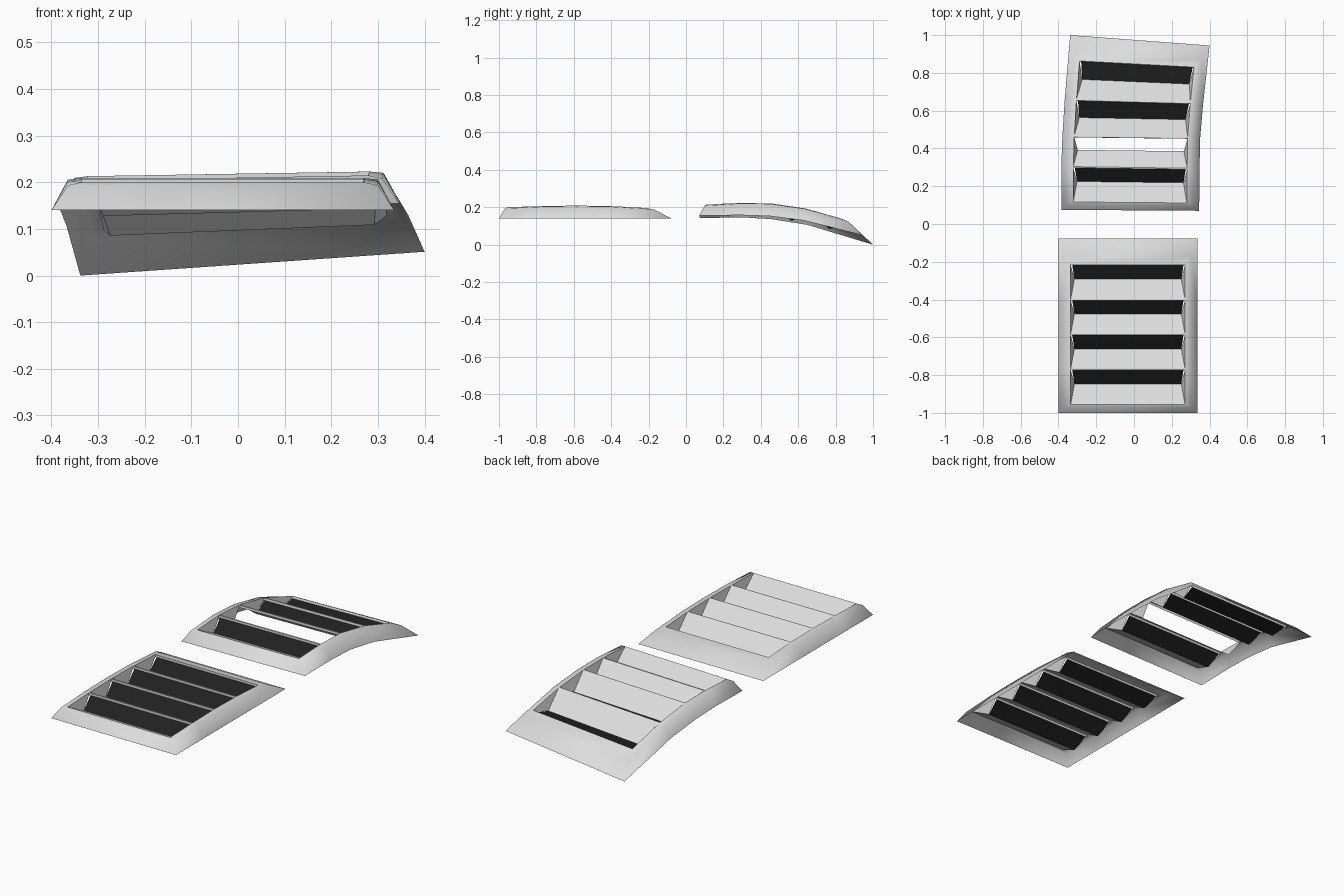
import bpy
from mathutils import Vector

if "Cube" in bpy.data.objects:
    bpy.data.objects.remove(bpy.data.objects["Cube"])


def material(name, value):
    m = bpy.data.materials.new(name)
    m.diffuse_color = (value, value, value, 1)
    m.use_nodes = True
    m.node_tree.nodes["Principled BSDF"].inputs["Base Color"].default_value = m.diffuse_color
    return m


GREY = material("light_grey", 0.72)
BLACK = material("grille_black", 0.015)

HALF, RIM, OPEN, LOW = 0.3675, 0.3325, 0.3025, 0.283   # half widths
CUTS = [0.048, 0.25, 0.45, 0.65, 0.85]                 # slot boundaries
CROWN = [(0, 0.05), (0.035, 0.056), (0.048, 0.06), (0.25, 0.066),
         (0.45, 0.069), (0.65, 0.066), (0.85, 0.056), (0.9, 0.05), (1, 0.04)]

# Lower side edges of the curved vent, front to back
LEFT = [Vector(p) for p in [(-.385, .075, .142), (-.385, .30, .146), (-.377, .50, .131),
                            (-.36, .75, .083), (-.338, 1.0, 0)]]
RIGHT = [Vector(p) for p in [(.345, .07, .155), (.347, .29, .158), (.352, .49, .149),
                             (.375, .72, .112), (.40, .945, .051)]]


def crown(v):
    for (a, ha), (b, hb) in zip(CROWN, CROWN[1:]):
        if v <= b:
            return ha + (hb - ha) * (v - a) / (b - a)
    return CROWN[-1][1]


def along(pts, v):
    """Smooth curve through evenly spaced points."""
    n = len(pts) - 1
    i = min(int(v * n), n - 1)
    t = v * n - i
    b, c = pts[i], pts[i + 1]
    a = pts[i - 1] if i else b * 2 - c
    d = pts[i + 2] if i + 2 <= n else c * 2 - b
    return 0.5 * (2 * b + (c - a) * t + (2 * a - 5 * b + 4 * c - d) * t * t
                  + (3 * b - a - 3 * c + d) * t ** 3)


def flat_map(u, v, h):
    return Vector((-0.0325 + u, -1 + 0.922 * v, 0.14 + h))


def curved_map(u, v, h):
    def base(w):
        return along(LEFT, w), along(RIGHT, w)
    l, r = base(v)
    l0, r0 = base(max(v - 0.02, 0))
    l1, r1 = base(min(v + 0.02, 1))
    normal = (r - l).cross((l1 + r1) - (l0 + r0)).normalized()
    return l.lerp(r, u / (2 * HALF) + 0.5) + normal * h


def build(name, place, verts, faces, mat, smooth=False):
    me = bpy.data.meshes.new(name)
    me.from_pydata([place(*p) for p in verts], [], faces)
    me.materials.append(mat)
    for p in me.polygons:
        p.use_smooth = smooth
    ob = bpy.data.objects.new(name, me)
    bpy.context.collection.objects.link(ob)
    return ob


def strip(profile):
    """Sheet across the vent through (half width, v, h) points."""
    verts = [(s * w, v, h) for w, v, h in profile for s in (-1, 1)]
    faces = [(2 * i, 2 * i + 1, 2 * i + 3, 2 * i + 2) for i in range(len(profile) - 1)]
    return verts, faces


def frame(name, place):
    # Three rings: outer edge, raised rim, slot opening
    rings = [(HALF, 0, 1, 0), (RIM, 0.035, 0.9, 0.95), (OPEN, 0.048, 0.85, 1)]
    verts = []
    for w, a, b, k in rings:
        vs = [a] + CUTS[1:-1] + [b]
        verts += [(w, v, k * crown(v)) for v in vs]
        verts += [(-w, v, k * crown(v)) for v in reversed(vs)]
    n = len(verts) // 3
    faces = [(r * n + i, r * n + (i + 1) % n, (r + 1) * n + (i + 1) % n, (r + 1) * n + i)
             for r in range(2) for i in range(n)]
    build(name + "_frame", place, verts, faces, GREY, True)


def vent(name, place, open_slots=()):
    frame(name, place)
    for i, (v0, v1) in enumerate(zip(CUTS, CUTS[1:])):
        tag = f"_{i + 1}"
        a = v0 + (0.004 if i else 0)
        c = v1 - (0.004 if i < 3 else 0)
        b = v0 + 0.118
        ha, hc = crown(a), crown(c)
        lip = 0.012
        # Sloping slat and the lip of the next one
        build(name + "_slat" + tag, place, *strip([(OPEN, a, ha), (LOW, b, 0.004)]), GREY)
        ends = [(OPEN, c, hc - lip), (OPEN, c, hc)]
        if i < 3:
            ends.append((OPEN, v1 + 0.004, crown(v1 + 0.004)))
        build(name + "_lip" + tag, place, *strip(ends), GREY)
        # Side cheeks closing the slot ends
        cheeks = [(s * w, v, h) for s in (-1, 1)
                  for w, v, h in [(OPEN, a, ha), (LOW, b, 0.004), (OPEN, c, hc - lip), (OPEN, c, hc)]]
        build(name + "_cheeks" + tag, place, cheeks, [(0, 1, 2, 3), (7, 6, 5, 4)], GREY)
        # Dark grille from slat foot up to the lip
        if i not in open_slots:
            build(name + "_grille" + tag, place,
                  *strip([(LOW, b, 0.004), (OPEN - 0.008, c, hc - lip)]), BLACK)


vent("flat_vent", flat_map)
vent("curved_vent", curved_map, open_slots=(1,))
